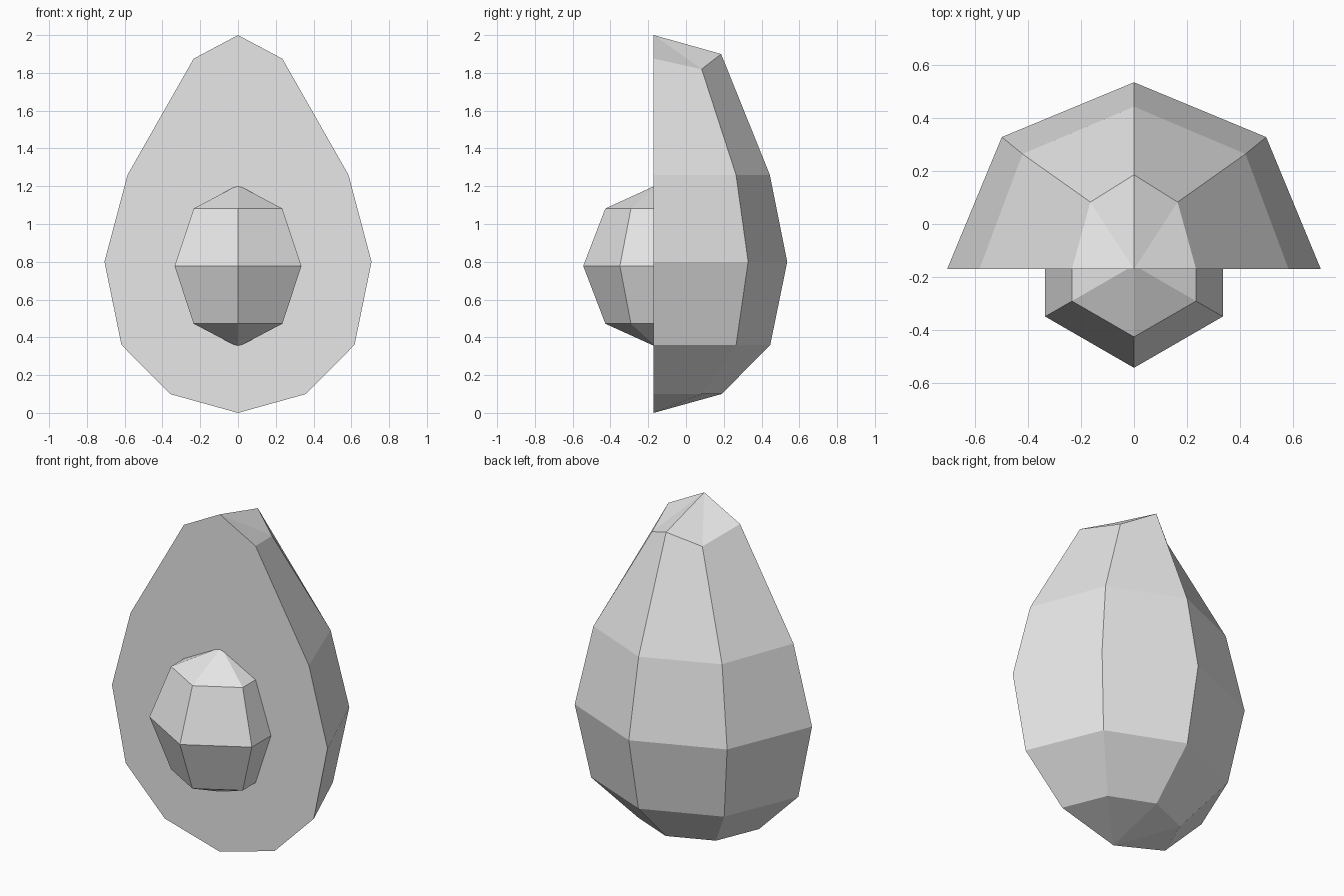
import bpy
import bmesh
from math import cos, sin, pi
from mathutils import Vector

default_cube = bpy.data.objects.get("Cube")
if default_cube:
    bpy.data.objects.remove(default_cube, do_unlink=True)

CUT_Y = -0.171  # plane of the flat cut face


def make_material(name, color):
    mat = bpy.data.materials.new(name)
    mat.use_nodes = True
    mat.diffuse_color = color
    mat.node_tree.nodes["Principled BSDF"].inputs["Base Color"].default_value = color
    return mat


def loft(bm, meridians, bottom, top, closed):
    """Skin neighbouring meridians, meeting at a bottom and a top pole."""
    low, high = bm.verts.new(bottom), bm.verts.new(top)
    strips = [[low] + [bm.verts.new(p) for p in line] + [high] for line in meridians]
    pairs = list(zip(strips, strips[1:]))
    if closed:
        pairs.append((strips[-1], strips[0]))
    for a, b in pairs:
        for i in range(len(a) - 1):
            corners = dict.fromkeys((a[i], b[i], b[i + 1], a[i + 1]))
            bm.faces.new(list(corners))
    return strips


def finish(name, bm, mat):
    bmesh.ops.recalc_face_normals(bm, faces=bm.faces[:])
    mesh = bpy.data.meshes.new(name)
    bm.to_mesh(mesh)
    bm.free()
    mesh.materials.append(mat)
    obj = bpy.data.objects.new(name, mesh)
    bpy.context.collection.objects.link(obj)
    return obj


grey = make_material("light_grey", (0.8, 0.8, 0.8, 1.0))

# Halved fruit: rim, diagonal and spine profiles as (radius, height)
base = [(0.36, 0.1), (0.617, 0.36), (0.707, 0.8)]
rim = [Vector((r, CUT_Y, z)) for r, z in base + [(0.585, 1.26), (0.235, 1.875)]]
spine = [Vector((0, CUT_Y + r, z)) for r, z in base + [(0.615, 1.26), (0.357, 1.9)]]
diagonal = [Vector((r * cos(pi / 4), CUT_Y + r * sin(pi / 4), z)) for r, z in base]
diagonal += [Vector((0.422, 0.265, 1.26)), Vector((0.165, 0.083, 1.82))]
mirrored = [[Vector((-p.x, p.y, p.z)) for p in line] for line in (diagonal, rim)]

bm = bmesh.new()
strips = loft(bm, [rim, diagonal, spine] + mirrored,
              (0, CUT_Y, 0), (0, CUT_Y, 2), closed=False)
# Flat cut face bounded by the two rim profiles
bm.faces.new(strips[0] + strips[-1][-2:0:-1])
finish("fruit_half", bm, grey)

# Stone: six-sided faceted ball set into the cut face
SIDES, CENTER_Y = 6, -0.156
rings = [(0.271, 0.472), (0.388, 0.778), (0.271, 1.082)]
angles = [-pi / 2 + 2 * pi * i / SIDES for i in range(SIDES)]
bm = bmesh.new()
loft(bm, [[(r * cos(a), CENTER_Y + r * sin(a), z) for r, z in rings] for a in angles],
     (0, CENTER_Y, 0.349), (0, CENTER_Y, 1.206), closed=True)
finish("stone", bm, grey)
